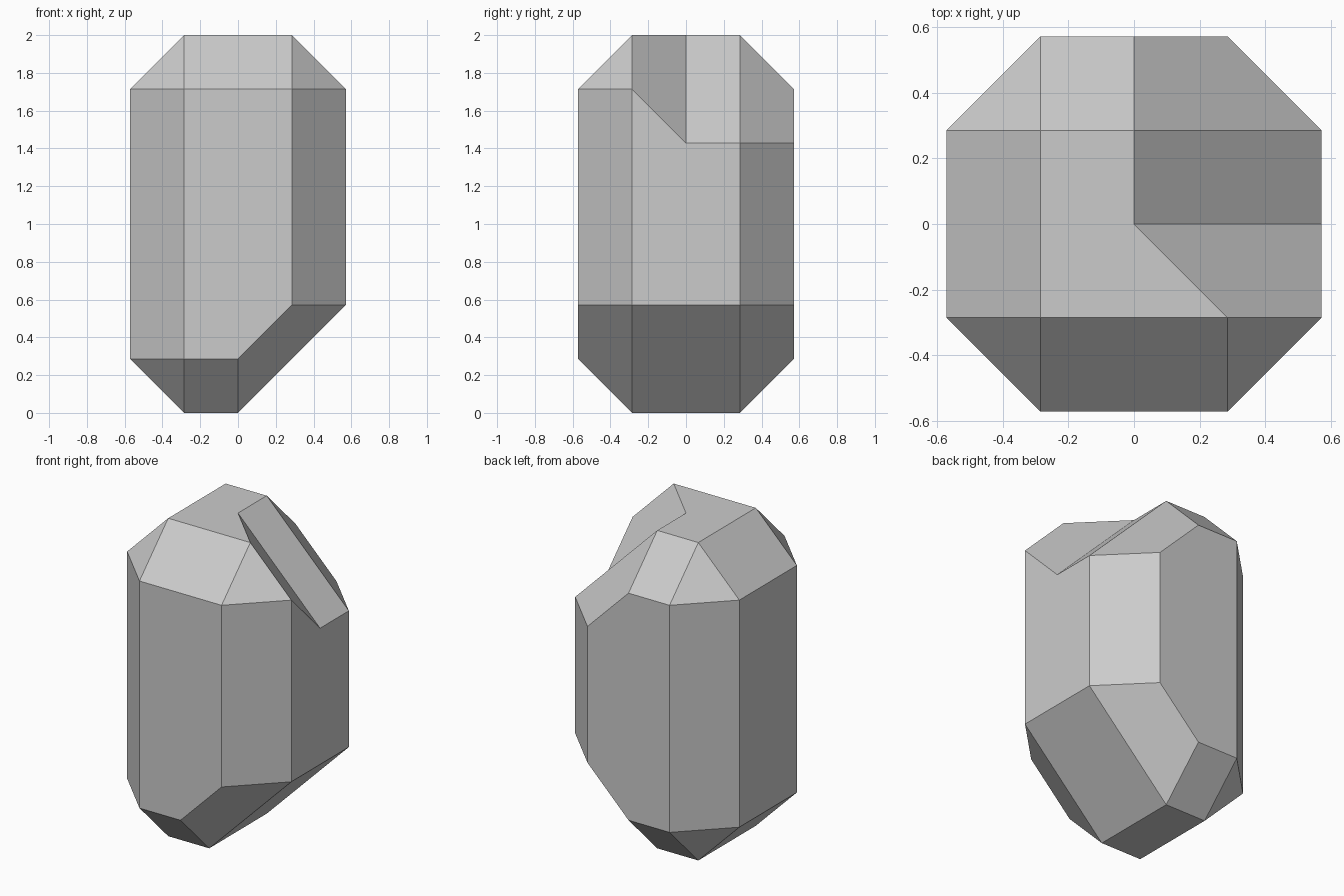
import bpy, bmesh
from mathutils import Vector

if "Cube" in bpy.data.objects:
    bpy.data.objects.remove(bpy.data.objects["Cube"])

U = 2 / 7  # the block sits on a grid seven steps tall

# Outline where front and back halves meet (y = 0)
SEAM = [(-1, 0, 0), (0, 0, 0), (2, 0, 2), (2, 0, 5),
        (0, 0, 7), (-1, 0, 7), (-2, 0, 6), (-2, 0, 1)]
# Corners shared by both halves, mirrored in y
SHARED = [(-1, 1, 0), (0, 1, 0), (-2, 1, 1), (-1, 2, 1), (0, 2, 1),
          (1, 2, 2), (2, 1, 2), (-2, 1, 6), (-1, 2, 6), (-1, 1, 7)]
# Upper right corners: full at the front, cut away at the back
FRONT = [(1, 2, 6), (2, 1, 6), (1, 1, 7)]
BACK = [(1, 2, 5), (2, 1, 5), (0, 1, 7), (0, 2, 6)]


def add_half(bm, side, extra):
    """Convex half of the block, left open on the seam."""
    half = bmesh.new()
    for x, y, z in SEAM + SHARED + extra:
        half.verts.new(Vector((x, y * side, z)) * U)
    bmesh.ops.convex_hull(half, input=half.verts[:])
    inner = [f for f in half.faces if all(abs(v.co.y) < 1e-5 for v in f.verts)]
    bmesh.ops.delete(half, geom=inner, context='FACES_ONLY')
    loose = [e for e in half.edges if not e.link_faces]
    bmesh.ops.delete(half, geom=loose, context='EDGES')
    tmp = bpy.data.meshes.new("half")
    half.to_mesh(tmp)
    half.free()
    bm.from_mesh(tmp)
    bpy.data.meshes.remove(tmp)


# Faceted block: two halves welded, flat areas merged
bm = bmesh.new()
add_half(bm, -1, FRONT)
add_half(bm, 1, BACK)
bmesh.ops.remove_doubles(bm, verts=bm.verts[:], dist=1e-4)
bmesh.ops.dissolve_limit(bm, angle_limit=0.01, verts=bm.verts[:], edges=bm.edges[:])
bmesh.ops.recalc_face_normals(bm, faces=bm.faces[:])
mesh = bpy.data.meshes.new("faceted_block")
bm.to_mesh(mesh)
bm.free()
block = bpy.data.objects.new("faceted_block", mesh)
bpy.context.collection.objects.link(block)
